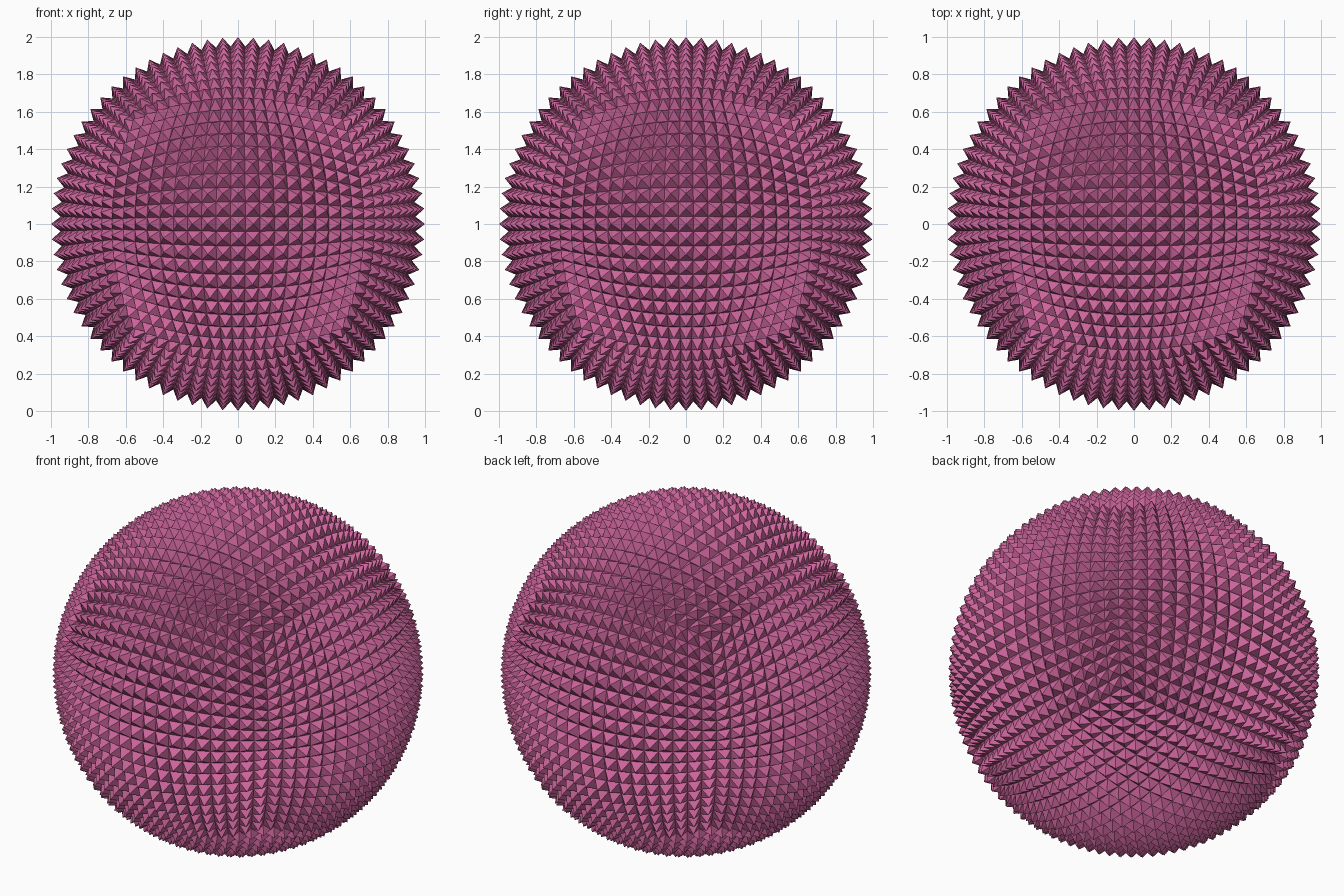
import bpy, bmesh, math
from mathutils import Vector

if "Cube" in bpy.data.objects:
    bpy.data.objects.remove(bpy.data.objects["Cube"])

CELLS = 19        # spikes along each side of the rounded cube
VALLEY = 0.95     # radius of the grooves
TIP = 1.0         # radius of the spike tips

bm = bmesh.new()
bmesh.ops.create_cube(bm, size=2)
bmesh.ops.subdivide_edges(bm, edges=bm.edges[:], cuts=CELLS - 1, use_grid_fill=True)

# round the cube into a ball with evenly spaced rows
for v in bm.verts:
    v.co = Vector([math.tan(c * math.pi / 4) for c in v.co]).normalized() * VALLEY

# raise every cell into a four-sided spike
tips = bmesh.ops.poke(bm, faces=bm.faces[:])["verts"]
for v in tips:
    v.co = v.co.normalized() * TIP

# stand the ball on the ground
bmesh.ops.translate(bm, verts=bm.verts[:], vec=(0, 0, 1))
bmesh.ops.recalc_face_normals(bm, faces=bm.faces[:])

mesh = bpy.data.meshes.new("spiky_ball")
bm.to_mesh(mesh)
bm.free()
ball = bpy.data.objects.new("spiky_ball", mesh)
bpy.context.collection.objects.link(ball)

# pink colour
pink = bpy.data.materials.new("pink")
pink.diffuse_color = (0.60, 0.13, 0.33, 1)
pink.use_nodes = True
pink.node_tree.nodes["Principled BSDF"].inputs["Base Color"].default_value = pink.diffuse_color
mesh.materials.append(pink)
